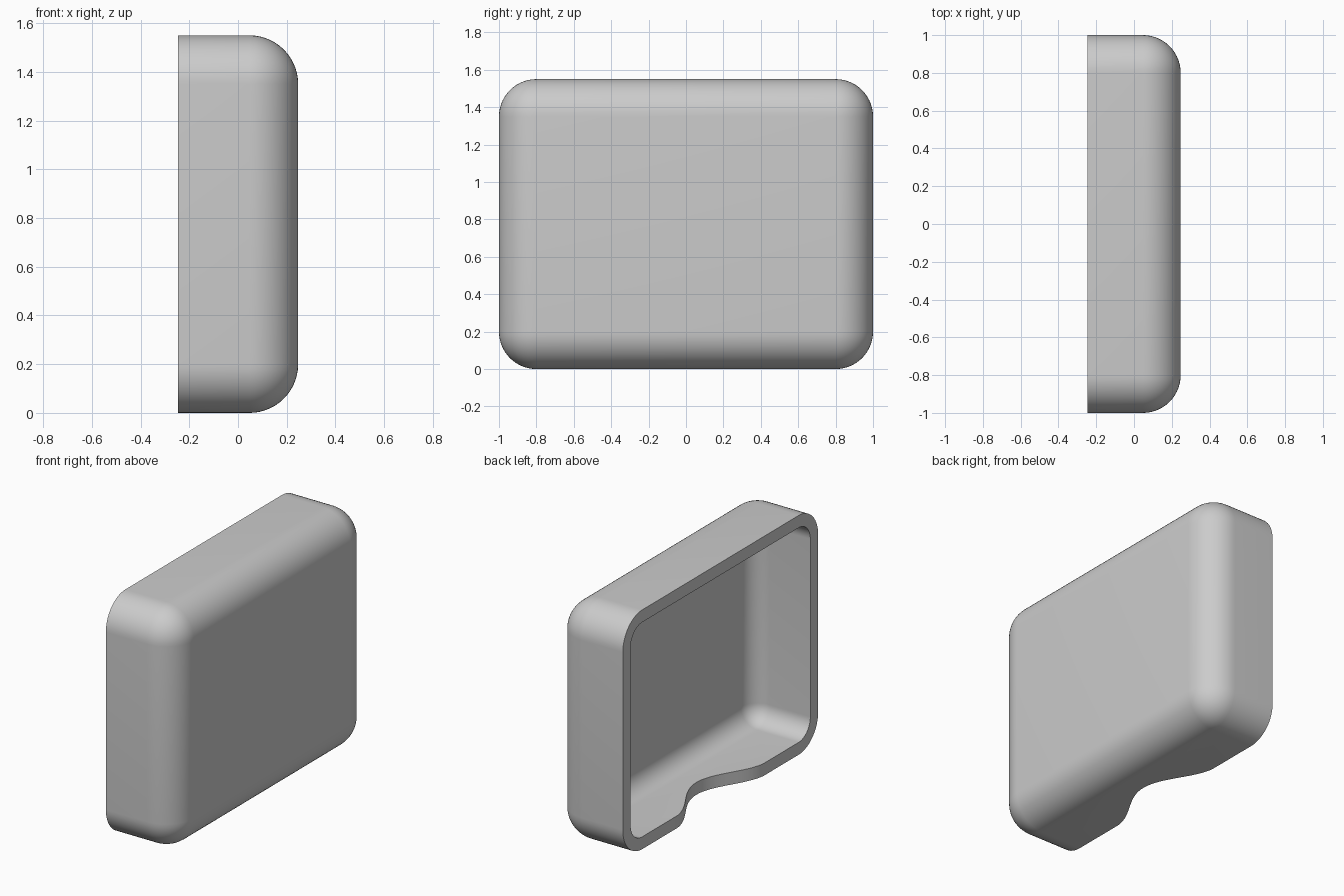
import bpy, bmesh, math

if "Cube" in bpy.data.objects:
    bpy.data.objects.remove(bpy.data.objects["Cube"], do_unlink=True)

OPEN_X, CLOSED_X = -0.247, 0.247
HEIGHT, RADIUS, WALL = 1.55, 0.2, 0.08

gray = bpy.data.materials.new("light gray")
gray.use_nodes = True
color = (0.6, 0.6, 0.6, 1)
gray.diffuse_color = color
gray.node_tree.nodes["Principled BSDF"].inputs["Base Color"].default_value = color


def add_object(name, bm):
    bmesh.ops.recalc_face_normals(bm, faces=bm.faces)
    mesh = bpy.data.meshes.new(name)
    bm.to_mesh(mesh)
    bm.free()
    mesh.materials.append(gray)
    obj = bpy.data.objects.new(name, mesh)
    bpy.context.collection.objects.link(obj)
    return obj


def rounded_block(name, x0, x1, half_y, z0, z1, radius):
    """Block with every edge rounded except those around its -x end."""
    bm = bmesh.new()
    bmesh.ops.create_cube(bm, size=1)
    for v in bm.verts:
        v.co.x = x0 if v.co.x < 0 else x1
        v.co.y *= 2 * half_y
        v.co.z = z0 if v.co.z < 0 else z1
    edges = [e for e in bm.edges if max(v.co.x for v in e.verts) > x0 + 0.01]
    bmesh.ops.bevel(bm, geom=edges, offset=radius, segments=14,
                    profile=0.5, affect='EDGES', clamp_overlap=False)
    return add_object(name, bm)


def notch_block(name, half_width, depth, steps=40):
    """Prism with a smooth S-sided dip, for the bottom wall."""
    bm = bmesh.new()
    outline = [(OPEN_X - 0.2, half_width), (OPEN_X - 0.2, -half_width)]
    for i in range(steps + 1):
        t = 2 * i / steps - 1
        dip = depth * math.cos(t * math.pi / 2) ** 2
        outline.append((OPEN_X - 0.002 + dip, t * half_width))
    face = bm.faces.new([bm.verts.new((x, y, -0.1)) for x, y in outline])
    top = bmesh.ops.extrude_face_region(bm, geom=[face])
    verts = [g for g in top["geom"] if isinstance(g, bmesh.types.BMVert)]
    bmesh.ops.translate(bm, verts=verts, vec=(0, 0, 0.3))
    return add_object(name, bm)


# Outer body, hollowed through the -x side, with a dip in the bottom rim
shell = rounded_block("shell", OPEN_X, CLOSED_X, 1, 0, HEIGHT, RADIUS)
cavity = rounded_block("cavity_cutter", OPEN_X - 0.2, CLOSED_X - WALL, 1 - WALL,
                       WALL, HEIGHT - WALL, RADIUS - WALL)
notch = notch_block("notch_cutter", 0.47, 0.175)

bpy.ops.object.select_all(action='DESELECT')
bpy.context.view_layer.objects.active = shell
shell.select_set(True)
for cutter in (cavity, notch):
    cutter.hide_render = True
    mod = shell.modifiers.new(cutter.name, 'BOOLEAN')
    mod.operation = 'DIFFERENCE'
    mod.solver = 'EXACT'
    mod.object = cutter
    bpy.ops.object.modifier_apply(modifier=mod.name)
    bpy.data.objects.remove(cutter, do_unlink=True)

bpy.ops.object.shade_smooth_by_angle(angle=math.radians(30))
